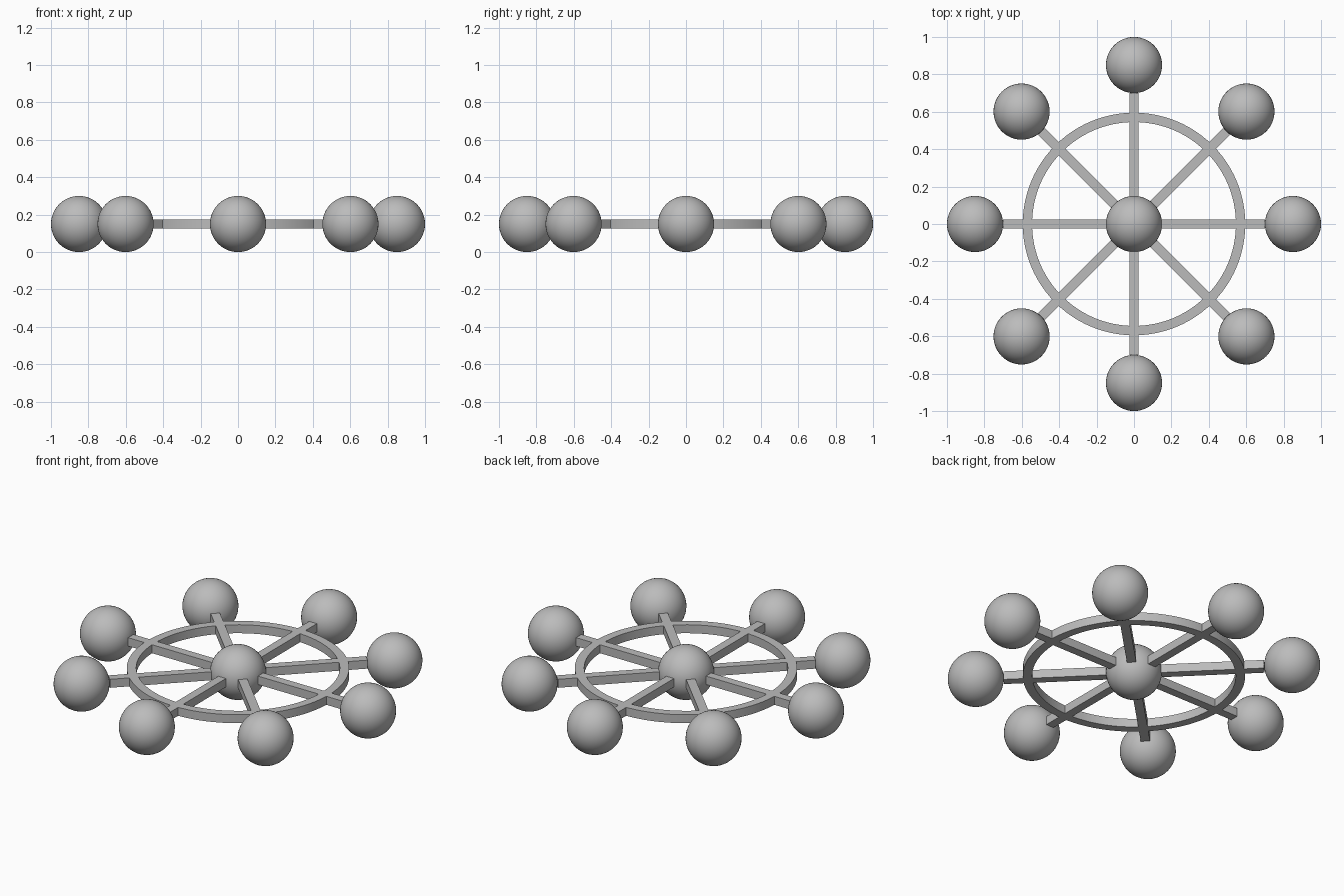
import bpy, bmesh, math
from mathutils import Matrix, Vector

cube = bpy.data.objects.get("Cube")
if cube:
    bpy.data.objects.remove(cube, do_unlink=True)

BALL_R = 0.15      # every ball, and the height of the wheel's centre
ORBIT = 0.85       # distance of outer balls from the hub
BAR = 0.05         # thickness of spokes and rim
RIM_OUT = 0.595
COUNT = 8

grey = bpy.data.materials.new("plain_grey")
grey.use_nodes = True
grey.diffuse_color = (0.5, 0.5, 0.5, 1)
grey.node_tree.nodes["Principled BSDF"].inputs["Base Color"].default_value = (0.5, 0.5, 0.5, 1)


def add_object(name, bm, smooth=False):
    bmesh.ops.recalc_face_normals(bm, faces=bm.faces)
    mesh = bpy.data.meshes.new(name)
    bm.to_mesh(mesh)
    bm.free()
    mesh.materials.append(grey)
    obj = bpy.data.objects.new(name, mesh)
    bpy.context.collection.objects.link(obj)
    if smooth:
        bpy.ops.object.select_all(action='DESELECT')
        obj.select_set(True)
        bpy.context.view_layer.objects.active = obj
        bpy.ops.object.shade_smooth_by_angle(angle=math.radians(35))
    return obj


def ball(name, x, y):
    bm = bmesh.new()
    bmesh.ops.create_uvsphere(bm, u_segments=48, v_segments=24, radius=BALL_R)
    bmesh.ops.translate(bm, verts=bm.verts, vec=(x, y, BALL_R))
    add_object(name, bm, smooth=True)


def spoke(name, angle):
    # Square bar reaching from the hub surface to the outer ball
    start, end = BALL_R - 0.002, ORBIT - BALL_R
    bm = bmesh.new()
    place = (Matrix.Rotation(angle, 4, 'Z')
             @ Matrix.Translation(((start + end) / 2, 0, BALL_R))
             @ Matrix.Diagonal((end - start, BAR, BAR, 1)))
    bmesh.ops.create_cube(bm, size=1, matrix=place)
    add_object(name, bm)


# Hub
ball("hub_ball", 0, 0)

# Spokes with their outer balls
for i in range(COUNT):
    a = i * math.tau / COUNT
    spoke(f"spoke_{i + 1}", a)
    ball(f"outer_ball_{i + 1}", ORBIT * math.cos(a), ORBIT * math.sin(a))

# Rim: square profile spun around the hub
bm = bmesh.new()
half = BAR / 2
corners = [bm.verts.new((RIM_OUT - half + sx * half, 0, BALL_R + sz * half))
           for sx, sz in ((-1, -1), (1, -1), (1, 1), (-1, 1))]
edges = [bm.edges.new((corners[i], corners[(i + 1) % 4])) for i in range(4)]
bmesh.ops.spin(bm, geom=corners + edges, cent=(0, 0, 0), axis=(0, 0, 1),
               angle=math.tau, steps=96, use_merge=True)
bmesh.ops.remove_doubles(bm, verts=bm.verts, dist=0.0001)
add_object("rim", bm, smooth=True)
